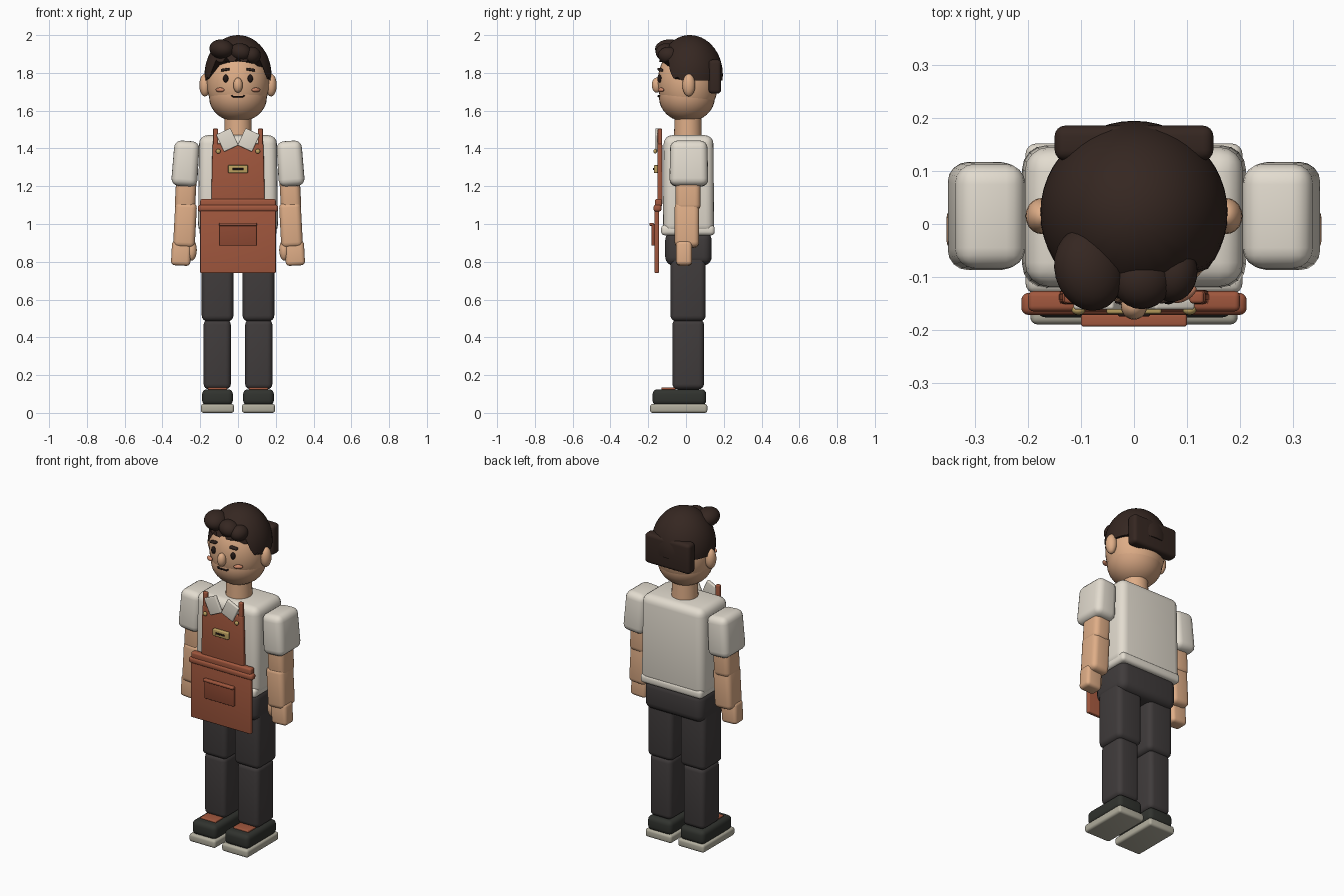
import bpy, bmesh, math
from mathutils import Matrix, Euler

if "Cube" in bpy.data.objects:
    bpy.data.objects.remove(bpy.data.objects["Cube"])


def material(name, r, g, b):
    m = bpy.data.materials.new(name)
    m.diffuse_color = [(c / 255) ** 2.2 for c in (r, g, b)] + [1]
    m.use_nodes = True
    m.node_tree.nodes["Principled BSDF"].inputs["Base Color"].default_value = m.diffuse_color
    return m


SKIN = material("skin", 222, 172, 134)
JAW = material("shaved_skin", 205, 158, 124)
BLUSH = material("blush", 205, 135, 105)
HAIR = material("dark_hair", 56, 43, 38)
SHIRT = material("cream_cloth", 226, 219, 206)
APRON = material("brown_leather", 160, 88, 64)
POCKET = material("pocket_leather", 140, 74, 54)
PANTS = material("charcoal_cloth", 66, 62, 62)
SHOE = material("shoe_black", 52, 54, 50)
SOLE = material("sole_grey", 176, 172, 156)
BRASS = material("brass", 190, 162, 98)
DARK = material("ink", 40, 30, 28)


def finish(name, bm, mat, loc, rot=(0, 0, 0)):
    bmesh.ops.recalc_face_normals(bm, faces=bm.faces)
    me = bpy.data.meshes.new(name)
    bm.to_mesh(me)
    bm.free()
    me.materials.append(mat)
    ob = bpy.data.objects.new(name, me)
    ob.location = loc
    ob.rotation_euler = [math.radians(a) for a in rot]
    bpy.context.collection.objects.link(ob)
    return ob


def box(name, mat, x, y, z, bevel=0.01, rot=(0, 0, 0), taper=1.0):
    """Rounded box from (min, max) ranges; taper scales the top."""
    bm = bmesh.new()
    bmesh.ops.create_cube(bm, size=1)
    for v in bm.verts:
        k = taper if v.co.z > 0 else 1
        v.co.x *= (x[1] - x[0]) * k
        v.co.y *= (y[1] - y[0]) * k
        v.co.z *= z[1] - z[0]
    bmesh.ops.bevel(bm, geom=bm.edges[:], offset=bevel, segments=4, profile=0.5, affect='EDGES')
    return finish(name, bm, mat, [(a[0] + a[1]) / 2 for a in (x, y, z)], rot)


def side(s, a, b):
    """Mirror an x range to side s."""
    return (a, b) if s > 0 else (-b, -a)


def ball(name, mat, loc, r, rot=(0, 0, 0), seg=32):
    bm = bmesh.new()
    bmesh.ops.create_uvsphere(bm, u_segments=seg, v_segments=seg // 2, radius=1)
    bmesh.ops.scale(bm, vec=r, verts=bm.verts)
    return finish(name, bm, mat, loc, rot)


# Head, jaw and neck
ball("head", SKIN, (0, 0.01, 1.75), (0.166, 0.16, 0.205))
ball("jaw", JAW, (0, 0.005, 1.67), (0.153, 0.148, 0.13))
bm = bmesh.new()
bmesh.ops.create_cone(bm, cap_ends=True, segments=32, radius1=0.074, radius2=0.07, depth=0.16)
finish("neck", bm, SKIN, (0, 0.01, 1.51))

# Face
ball("nose", SKIN, (0, -0.155, 1.735), (0.025, 0.026, 0.04), seg=20)
box("mouth", DARK, (-0.03, 0.03), (-0.152, -0.142), (1.671, 1.678), 0.003)
for s, n in ((-1, "left"), (1, "right")):
    ball(n + "_eye", DARK, (s * 0.065, -0.14, 1.77), (0.014, 0.012, 0.021), seg=16)
    box(n + "_brow", HAIR, side(s, 0.045, 0.09), (-0.147, -0.125), (1.81, 1.824), 0.005, (0, s * 10, s * 12))
    ball(n + "_cheek", BLUSH, (s * 0.095, -0.133, 1.71), (0.026, 0.012, 0.012), (0, 0, s * 30), seg=16)
    ball(n + "_ear", SKIN, (s * 0.175, 0.015, 1.735), (0.03, 0.034, 0.06), seg=20)
    box(n + "_mouth_corner", DARK, side(s, 0.026, 0.036), (-0.15, -0.138), (1.674, 1.682), 0.003, (0, -s * 30, 0))

# Hair cap: dome whose lower rim follows the hairline, jagged at the front
bm = bmesh.new()
N, R = 48, 14
rings = []
top = bm.verts.new((0, 0, 0.21))
for j in range(1, R + 1):
    ring = []
    for i in range(N):
        a = 2 * math.pi * i / N
        front = -math.sin(a)
        low = -0.03
        if front > 0.45:
            low = min(0.075, -0.03 + (front - 0.45) * 0.35)
        if front > 0.3:
            low += 0.018 * (1 if i % 3 == 0 else -0.4)
        t = math.acos(low / 0.21) * j / R
        ring.append(bm.verts.new((0.177 * math.sin(t) * math.cos(a),
                                  0.174 * math.sin(t) * math.sin(a), 0.21 * math.cos(t))))
    rings.append(ring)
for i in range(N):
    k = (i + 1) % N
    bm.faces.new((top, rings[0][i], rings[0][k]))
    for p, q in zip(rings, rings[1:]):
        bm.faces.new((p[i], q[i], q[k], p[k]))
bm.faces.new(rings[-1])
finish("hair_cap", bm, HAIR, (0, 0.021, 1.79))

# Hair quiff and back block
ball("quiff_large", HAIR, (-0.085, -0.085, 1.925), (0.066, 0.08, 0.052), (0, 10, 15), 24)
ball("quiff_middle", HAIR, (0.015, -0.105, 1.91), (0.058, 0.056, 0.046), (0, 15, 0), 24)
ball("quiff_small", HAIR, (0.075, -0.093, 1.893), (0.045, 0.055, 0.045), (0, 20, -10), 24)
box("hair_back_block", HAIR, (-0.15, 0.15), (0.12, 0.186), (1.69, 1.87), 0.02)

# Shirt and hips
box("torso", SHIRT, (-0.212, 0.212), (-0.122, 0.149), (0.95, 1.47), 0.045, taper=0.97)
box("shirt_hem", SHIRT, (-0.205, 0.205), (-0.132, 0.152), (0.94, 0.995), 0.02)
box("hips", PANTS, (-0.195, 0.195), (-0.11, 0.136), (0.78, 0.96), 0.045)

for s, n in ((-1, "left"), (1, "right")):
    # Arms
    box(n + "_sleeve", SHIRT, side(s, 0.208, 0.347), (-0.088, 0.118), (1.2, 1.44), 0.038, (0, -s * 4, 0), 0.95)
    box(n + "_upper_arm", SKIN, side(s, 0.222, 0.33), (-0.055, 0.077), (1.07, 1.3), 0.03, (0, -s * 3, 0))
    box(n + "_forearm", SKIN, side(s, 0.223, 0.338), (-0.06, 0.07), (0.875, 1.115), 0.028, (0, -s * 3, 0))
    box(n + "_hand", SKIN, side(s, 0.25, 0.352), (-0.052, 0.032), (0.78, 0.91), 0.02, (0, -s * 3, 0))
    ball(n + "_thumb", SKIN, (s * 0.245, -0.022, 0.862), (0.027, 0.03, 0.056), seg=20)
    # Legs
    box(n + "_thigh", PANTS, side(s, 0.024, 0.192), (-0.082, 0.104), (0.485, 0.88), 0.03)
    box(n + "_shin", PANTS, side(s, 0.038, 0.182), (-0.072, 0.095), (0.125, 0.495), 0.028)
    # Shoes
    box(n + "_sole", SOLE, side(s, 0.021, 0.196), (-0.19, 0.113), (0, 0.048), 0.014)
    box(n + "_shoe", SHOE, side(s, 0.027, 0.19), (-0.177, 0.107), (0.04, 0.125), 0.026)
    box(n + "_shoe_tongue", APRON, side(s, 0.058, 0.16), (-0.13, -0.055), (0.118, 0.135), 0.005)
    # Straps, buttons and collar
    box(n + "_strap", APRON, side(s, 0.105, 0.132), (-0.15, -0.127), (1.36, 1.505), 0.006)
    ball(n + "_strap_button", BRASS, (s * 0.105, -0.163, 1.385), (0.013, 0.009, 0.013), seg=16)
    box(n + "_collar", SHIRT, side(s, 0.015, 0.099), (-0.162, -0.142), (1.395, 1.495), 0.006, (0, s * 25, 0))

# Apron
box("apron_bib", APRON, (-0.142, 0.142), (-0.152, -0.125), (1.1, 1.425), 0.008, taper=0.95)
box("apron_skirt", APRON, (-0.2, 0.2), (-0.167, -0.143), (0.74, 1.1), 0.006)
box("waist_band", APRON, (-0.2, 0.2), (-0.165, -0.127), (1.09, 1.132), 0.01)
box("waist_roll", APRON, (-0.213, 0.213), (-0.172, -0.13), (1.065, 1.102), 0.014)
box("apron_pocket", POCKET, (-0.098, 0.098), (-0.183, -0.16), (0.885, 1.0), 0.005)
box("pocket_trim", APRON, (-0.1, 0.1), (-0.194, -0.17), (0.99, 1.006), 0.005)
box("badge", BRASS, (-0.052, 0.052), (-0.17, -0.15), (1.27, 1.312), 0.005)
box("badge_inlay", DARK, (-0.03, 0.03), (-0.175, -0.165), (1.286, 1.296), 0.003)

# Smooth shading with crisp edges
for ob in bpy.context.collection.objects:
    ob.select_set(True)
    bpy.context.view_layer.objects.active = ob
bpy.ops.object.shade_smooth_by_angle(angle=math.radians(40))
